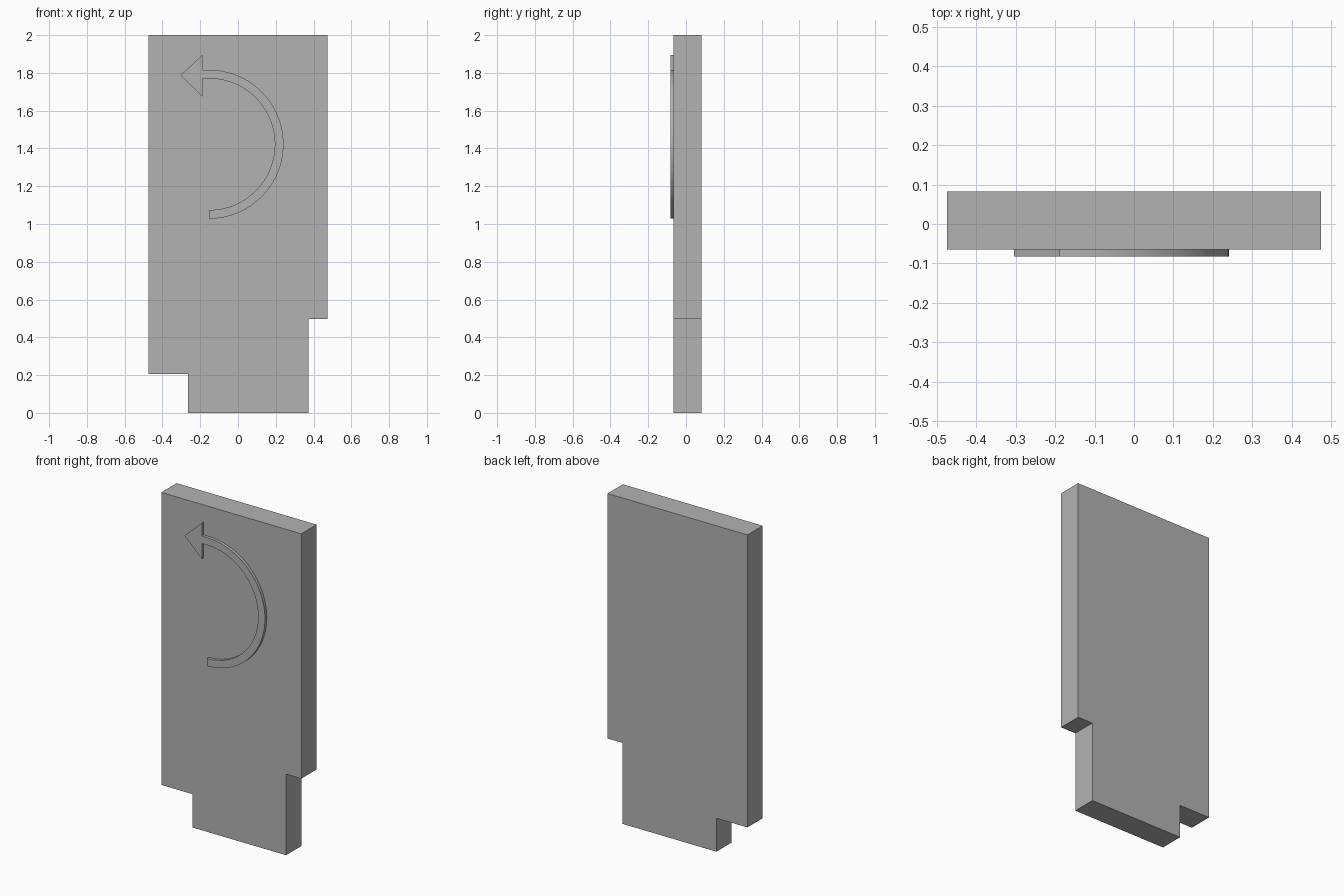
import bpy, bmesh, math

cube = bpy.data.objects.get("Cube")
if cube:
    bpy.data.objects.remove(cube, do_unlink=True)

grey = bpy.data.materials.new("plain grey")
grey.use_nodes = True
color = (0.45, 0.45, 0.45, 1)
grey.diffuse_color = color
grey.node_tree.nodes["Principled BSDF"].inputs["Base Color"].default_value = color


def extruded(name, outline, front, back):
    """Extrude an (x, z) outline from the front y to the back y."""
    bm = bmesh.new()
    face = bm.faces.new([bm.verts.new((x, front, z)) for x, z in outline])
    result = bmesh.ops.extrude_face_region(bm, geom=[face])
    moved = [v for v in result["geom"] if isinstance(v, bmesh.types.BMVert)]
    bmesh.ops.translate(bm, verts=moved, vec=(0, back - front, 0))
    bmesh.ops.recalc_face_normals(bm, faces=bm.faces)
    mesh = bpy.data.meshes.new(name)
    bm.to_mesh(mesh)
    bm.free()
    mesh.materials.append(grey)
    obj = bpy.data.objects.new(name, mesh)
    bpy.context.collection.objects.link(obj)
    return obj


FRONT, BACK, RAISED = -0.065, 0.083, -0.083

# Stepped panel with a narrow foot
extruded("panel", [(-0.475, 2), (-0.475, 0.205), (-0.265, 0.205), (-0.265, 0),
                   (0.372, 0), (0.372, 0.497), (0.475, 0.497), (0.475, 2)], FRONT, BACK)

# Raised curved arrow: half ring, short straight neck and triangular head
CX, CZ, OUTER, INNER, STEPS = -0.153, 1.422, 0.394, 0.348, 48
NECK, TIP = -0.188, -0.305


def arc(radius):
    angles = [math.pi * (i / STEPS - 0.5) for i in range(STEPS + 1)]
    return [(CX + radius * math.cos(a), CZ + radius * math.sin(a)) for a in angles]


head = [(NECK, CZ + OUTER), (NECK, 1.895), (TIP, 1.787),
        (NECK, 1.675), (NECK, CZ + INNER)]
arrow = extruded("curved_arrow", arc(OUTER) + head + arc(INNER)[::-1], RAISED, FRONT)

# Smooth the curve while keeping its rims sharp
bpy.ops.object.select_all(action="DESELECT")
arrow.select_set(True)
bpy.context.view_layer.objects.active = arrow
bpy.ops.object.shade_smooth_by_angle(angle=math.radians(30))
